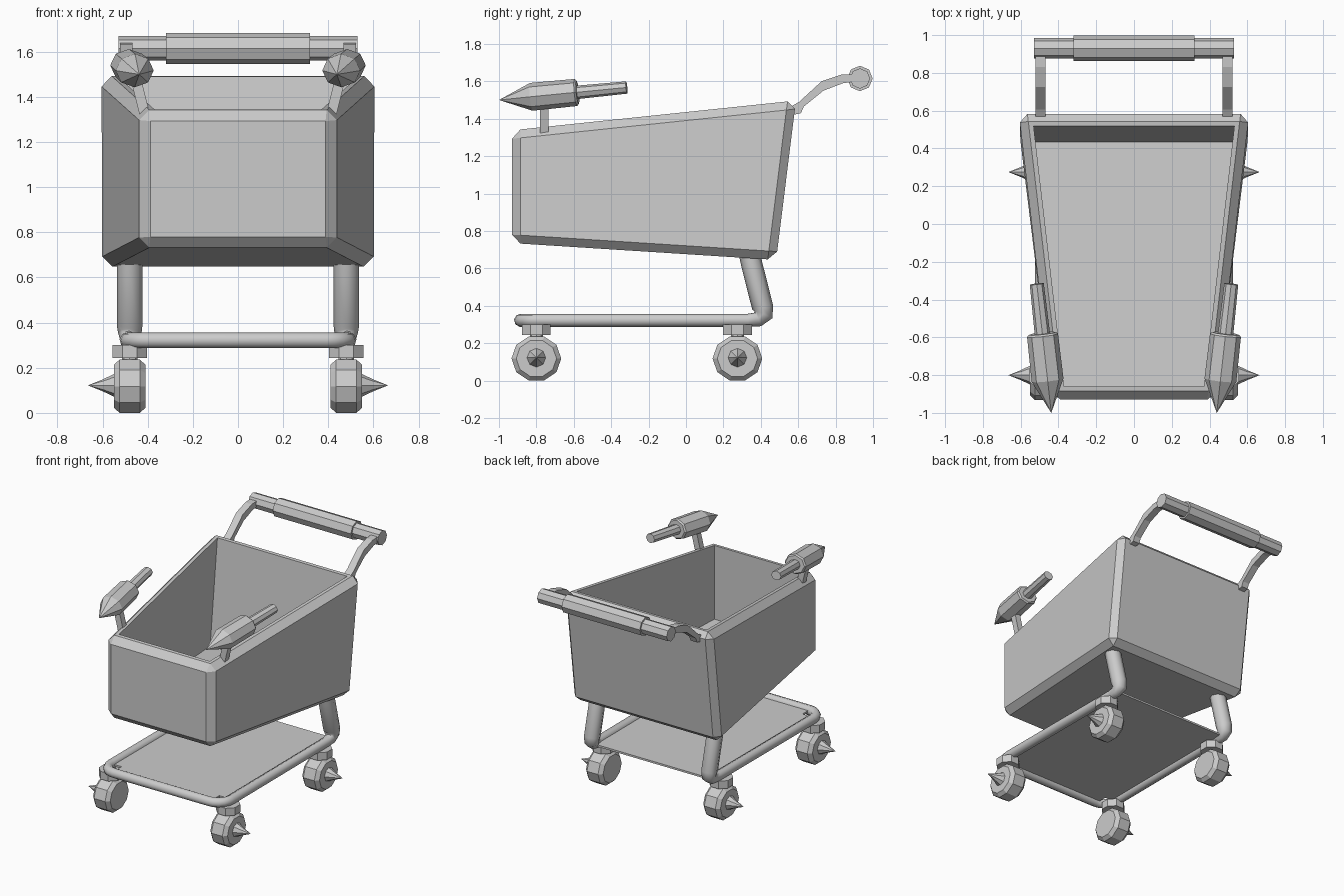
import bpy, bmesh, math
from mathutils import Vector

if "Cube" in bpy.data.objects:
    bpy.data.objects.remove(bpy.data.objects["Cube"])


def finish(bm, name):
    bmesh.ops.recalc_face_normals(bm, faces=bm.faces)
    me = bpy.data.meshes.new(name)
    bm.to_mesh(me)
    bm.free()
    ob = bpy.data.objects.new(name, me)
    bpy.context.collection.objects.link(ob)
    return ob


def lathe(name, start, end, profile, sides=8, phase=0.0, stretch=(1, 1)):
    """Turn (distance, radius) pairs around the line start -> end."""
    start, end = Vector(start), Vector(end)
    axis = (end - start).normalized()
    ref = Vector((0, 0, 1)) if abs(axis.z) < 0.9 else Vector((0, 1, 0))
    u = axis.cross(ref).normalized()
    v = u.cross(axis)
    bm = bmesh.new()
    rings = []
    for d, r in profile:
        c = start + axis * d
        if r == 0:
            rings.append([bm.verts.new(c)])
            continue
        angles = [phase + 2 * math.pi * i / sides for i in range(sides)]
        rings.append([bm.verts.new(c + u * r * stretch[0] * math.cos(a)
                                   + v * r * stretch[1] * math.sin(a)) for a in angles])
    for a, b in zip(rings, rings[1:]):
        for i in range(sides):
            j = (i + 1) % sides
            if len(a) == 1:
                bm.faces.new((a[0], b[i], b[j]))
            elif len(b) == 1:
                bm.faces.new((a[i], a[j], b[0]))
            else:
                bm.faces.new((a[i], a[j], b[j], b[i]))
    for ring in (rings[0], rings[-1]):
        if len(ring) > 1:
            bm.faces.new(ring)
    return finish(bm, name)


def prism(name, outline, x0, x1):
    """Side outline (y, z) extruded across x."""
    bm = bmesh.new()
    face = bm.faces.new([bm.verts.new((x0, y, z)) for y, z in outline])
    ext = bmesh.ops.extrude_face_region(bm, geom=[face])['geom']
    bmesh.ops.translate(bm, vec=(x1 - x0, 0, 0),
                        verts=[g for g in ext if isinstance(g, bmesh.types.BMVert)])
    return finish(bm, name)


# Basket: tapered box, chamfered edges, hollowed from the rim
bm = bmesh.new()
bmesh.ops.create_cube(bm, size=2)
corners = {(-1, -1): (0.433, -0.93, 0.735), (-1, 1): (0.433, -0.93, 1.338),
           (1, -1): (0.607, 0.482, 0.645), (1, 1): (0.61, 0.588, 1.497)}
for v in bm.verts:
    x, y, z = corners[(round(v.co.y), round(v.co.z))]
    v.co = (math.copysign(x, v.co.x), y, z)
bmesh.ops.bevel(bm, geom=bm.edges[:], offset=0.045, segments=1, affect='EDGES')
bm.normal_update()
top = max(bm.faces, key=lambda f: f.normal.z * f.calc_area())
bmesh.ops.inset_region(bm, faces=[top], thickness=0.025, use_even_offset=True)
bmesh.ops.inset_individual(bm, faces=[top], thickness=0.0)
for v in top.verts:
    if v.co.y > 0:
        v.co.y, v.co.z = v.co.y - 0.085, 0.72
    else:
        v.co.z = 0.80
finish(bm, "basket")

# Lower frame: one tube from leg to leg around the tray, thicker at the legs
half = [(0.48, 0.335, 0.70, 0.057), (0.48, 0.352, 0.62, 0.057),
        (0.48, 0.41, 0.39, 0.057), (0.48, 0.413, 0.352, 0.052),
        (0.485, 0.385, 0.327, 0.040), (0.487, 0.33, 0.322, 0.035),
        (0.49, -0.78, 0.322, 0.035)]
for i in range(1, 6):
    a = math.radians(18 * i)
    half.append((0.39 + 0.10 * math.cos(a), -0.785 - 0.10 * math.sin(a), 0.322, 0.035))
path = half + [(-x, y, z, r) for x, y, z, r in reversed(half)]
cu = bpy.data.curves.new("frame_path", 'CURVE')
cu.dimensions = '3D'
cu.bevel_depth = 1.0
cu.bevel_resolution = 2
cu.use_fill_caps = True
sp = cu.splines.new('POLY')
sp.points.add(len(path) - 1)
for p, (x, y, z, r) in zip(sp.points, path):
    p.co = (x, y, z, 1)
    p.radius = r
frame = bpy.data.objects.new("lower_frame", cu)
bpy.context.collection.objects.link(frame)
bpy.ops.object.select_all(action='DESELECT')
frame.select_set(True)
bpy.context.view_layer.objects.active = frame
bpy.ops.object.convert(target='MESH')
bpy.ops.object.shade_smooth_by_angle(angle=math.radians(50))

# Tray panel inside the frame
prism("tray_panel", [(-0.885, 0.318), (0.40, 0.318), (0.40, 0.332), (-0.885, 0.332)], -0.40, 0.40)
for s in (1, -1):
    prism("tray_panel_side", [(-0.79, 0.318), (0.40, 0.318), (0.40, 0.332), (-0.79, 0.332)],
          s * 0.40, s * 0.48)

# Push handle: bar and thick grip
lathe("handle_bar", (-0.53, 0.93, 1.615), (0.53, 0.93, 1.615), [(0, 0.054), (1.06, 0.054)])
lathe("handle_grip", (-0.32, 0.93, 1.615), (0.32, 0.93, 1.615), [(0, 0.068), (0.64, 0.068)])

arm = [(0.57, 1.42), (0.615, 1.43), (0.63, 1.465), (0.735, 1.55), (0.84, 1.59), (0.92, 1.6),
       (0.92, 1.64), (0.83, 1.635), (0.725, 1.60), (0.605, 1.49), (0.57, 1.47)]
for s, side in ((1, "right"), (-1, "left")):
    prism("handle_arm_" + side, arm, s * 0.468, s * 0.522)

    # Rim-mounted pointed launchers on posts
    lathe("launcher_" + side, (s * 0.438, -1.0, 1.50), (s * 0.515, -0.315, 1.567),
          [(0, 0), (0.175, 0.077), (0.415, 0.075), (0.425, 0.066), (0.425, 0.037), (0.69, 0.034)],
          stretch=(1.1, 0.97))
    lathe("launcher_post_" + side, (s * 0.415, -0.757, 1.33), (s * 0.455, -0.757, 1.49),
          [(0, 0.032), (0.165, 0.032)], sides=4, phase=math.pi / 4)

    # Casters: mount, chamfered wheel, hub spike
    for y, end in ((-0.80, "front"), (0.275, "rear")):
        tag = end + "_" + side
        lathe("caster_mount_" + tag, (s * 0.48, y, 0.243), (s * 0.48, y, 0.30),
              [(0, 0.083), (0.057, 0.083)], phase=math.pi / 8)
        lathe("wheel_" + tag, (s * 0.41, y, 0.118), (s * 0.55, y, 0.118),
              [(0, 0.108), (0.025, 0.133), (0.115, 0.133), (0.14, 0.108)],
              sides=10, stretch=(1, 0.93))
        lathe("caster_stem_" + tag, (s * 0.48, y, 0.20), (s * 0.48, y, 0.26),
              [(0, 0.035), (0.06, 0.035)])
        lathe("hub_spike_" + tag, (s * 0.54, y, 0.122), (s * 0.665, y, 0.122),
              [(0, 0.055), (0.06, 0.026), (0.125, 0)])
